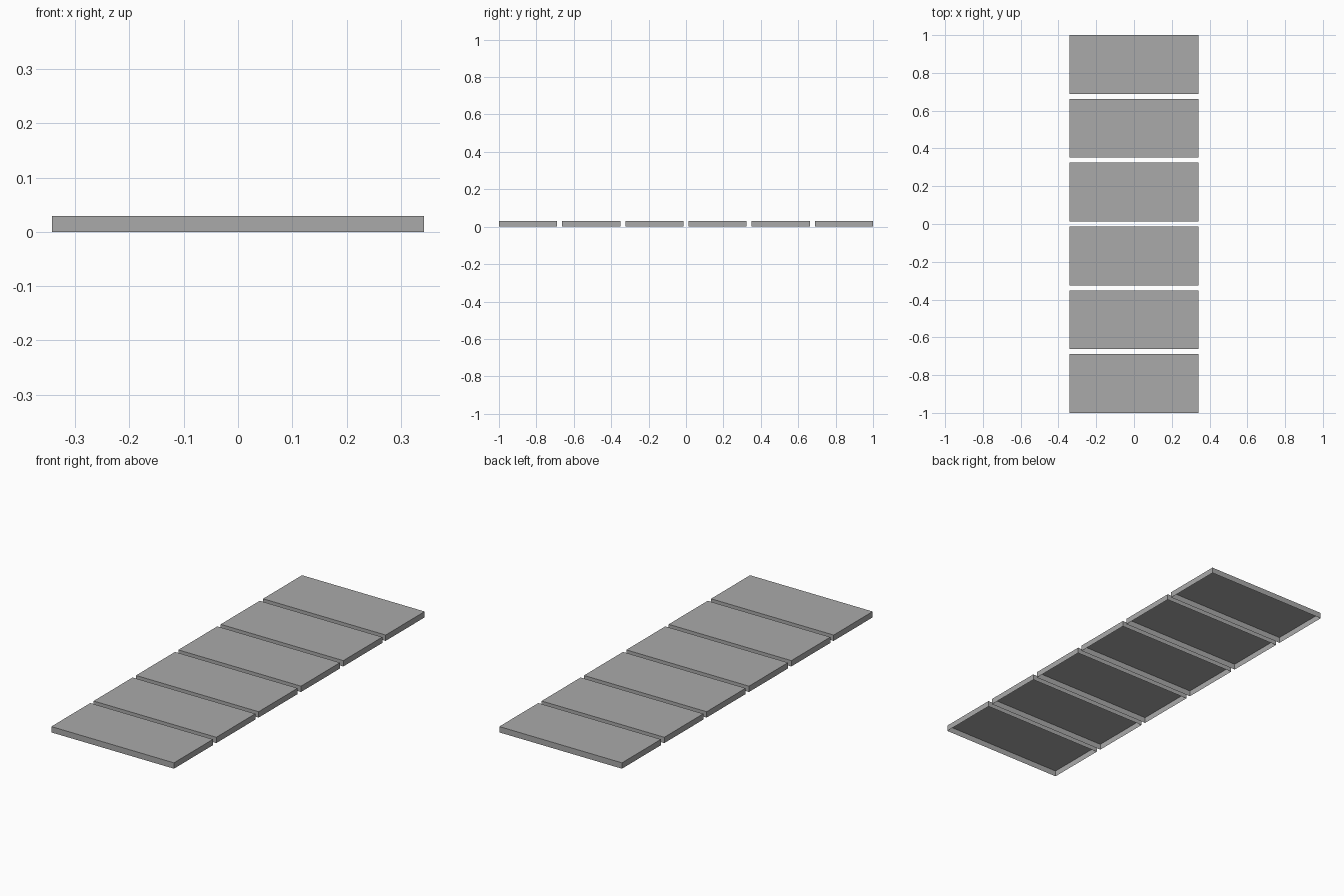
import bpy, bmesh

if "Cube" in bpy.data.objects:
    bpy.data.objects.remove(bpy.data.objects["Cube"])

COUNT = 6
WIDTH, DEPTH, HEIGHT = 0.685, 0.311, 0.0295
PITCH = (2.0 - DEPTH) / (COUNT - 1)

grey = bpy.data.materials.new("plain grey")
grey.diffuse_color = (0.4, 0.4, 0.4, 1)
grey.use_nodes = True
grey.node_tree.nodes["Principled BSDF"].inputs["Base Color"].default_value = grey.diffuse_color


def open_slab(name, y):
    """Thin box with no underside."""
    bm = bmesh.new()
    bmesh.ops.create_cube(bm, size=1)
    for v in bm.verts:
        v.co = (v.co.x * WIDTH, v.co.y * DEPTH, (v.co.z + 0.5) * HEIGHT)
    bm.normal_update()
    bottom = [f for f in bm.faces if f.normal.z < -0.5]
    bmesh.ops.delete(bm, geom=bottom, context='FACES_ONLY')
    mesh = bpy.data.meshes.new(name)
    bm.to_mesh(mesh)
    bm.free()
    mesh.materials.append(grey)
    obj = bpy.data.objects.new(name, mesh)
    obj.location.y = y
    bpy.context.collection.objects.link(obj)


# Row of evenly spaced slabs
for i in range(COUNT):
    open_slab(f"slab_{i + 1}", (i - (COUNT - 1) / 2) * PITCH)
